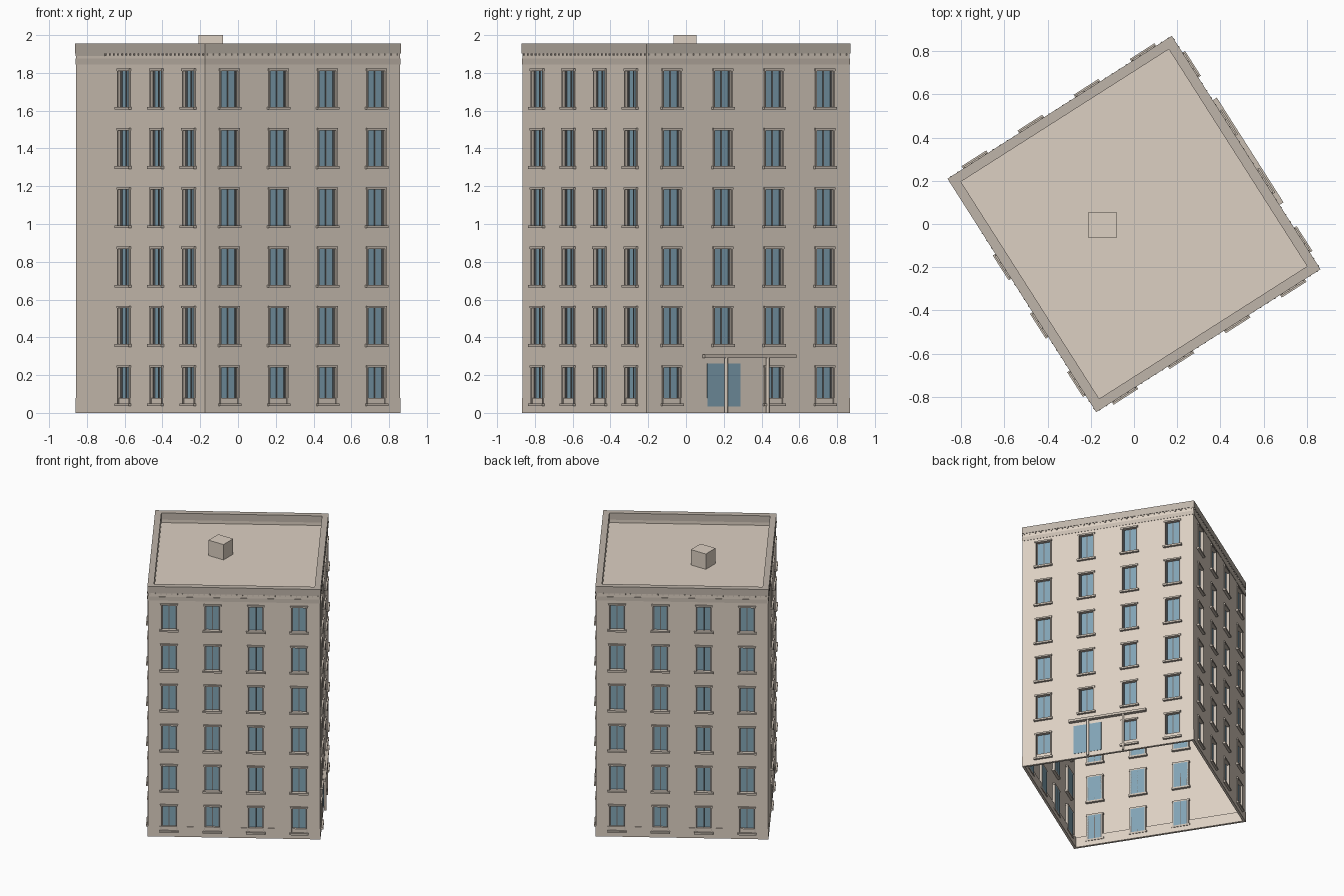
import bpy, bmesh
from math import radians
from mathutils import Matrix, Vector

if "Cube" in bpy.data.objects:
    bpy.data.objects.remove(bpy.data.objects["Cube"])

W, D, ANG = 1.23, 1.28, radians(32.5)
WALL = 0.004            # wall set-back from the cornice line
ROWS, STEP = 6, 0.314
ROT = Matrix.Rotation(ANG, 4, 'Z')


def material(name, rgb):
    m = bpy.data.materials.new(name)
    m.diffuse_color = (*rgb, 1)
    m.use_nodes = True
    m.node_tree.nodes["Principled BSDF"].inputs["Base Color"].default_value = m.diffuse_color
    return m


STONE = material("stone", (0.72, 0.63, 0.54))
TRIM = material("trim", (0.58, 0.51, 0.44))
CAP = material("cap", (0.52, 0.46, 0.40))
GLASS = material("glass", (0.22, 0.37, 0.46))
DARK = material("sash", (0.16, 0.16, 0.16))


def finish(bm, name, mat, rotate=True):
    if rotate:
        bm.transform(ROT)
    me = bpy.data.meshes.new(name)
    bm.to_mesh(me)
    bm.free()
    ob = bpy.data.objects.new(name, me)
    me.materials.append(mat)
    bpy.context.collection.objects.link(ob)
    return ob


def box(bm, fr, s, n, z):
    """Box in facade coordinates: s along, n outward, z up (each a lo/hi pair)."""
    size = [b - a for a, b in (s, n, z)]
    mid = [(a + b) / 2 for a, b in (s, n, z)]
    bmesh.ops.create_cube(bm, size=1, matrix=fr @ Matrix.Translation(mid) @ Matrix.Diagonal((*size, 1)))


def ring(name, z0, z1, outer, inner, mat):
    """Rectangular band around the building; offsets measured inwards."""
    bm = bmesh.new()
    loops = []
    for off, z in ((outer, z0), (outer, z1), (inner, z1), (inner, z0)):
        a, b = W / 2 - off, D / 2 - off
        loops.append([bm.verts.new((x, y, z)) for x, y in ((-a, -b), (a, -b), (a, b), (-a, b))])
    for i in range(4):
        p, q = loops[i], loops[(i + 1) % 4]
        for k in range(4):
            j = (k + 1) % 4
            bm.faces.new((p[k], p[j], q[j], q[k]))
    return finish(bm, name, mat)


def facade(turn, width, dist):
    """Frame whose x runs along the wall and y points outwards."""
    r = Matrix.Rotation(radians(turn), 4, 'Z')
    fr = r @ Matrix.Translation((0, -(dist - WALL), 0)) @ Matrix.Diagonal((1, -1, 1, 1))
    bays = [width * (k - 1.5) / 4 for k in range(4)]
    return fr, width, bays


front = facade(0, W, D / 2)
right = facade(90, D, W / 2)
back = facade(180, W, D / 2)
left = facade(270, D, W / 2)
left[2].pop(0)          # the rear bay of the left wall is blank
HW = 0.052              # half window opening

walls, trims, panes, sashes, dentils = (bmesh.new() for _ in range(5))
for face in (front, right, back, left):
    fr, width, bays = face
    # wall panel with window openings left out
    e = width / 2 - WALL
    xs = [-e] + [b + d for b in bays for d in (-HW, HW)] + [e]
    zs = [0] + [z + STEP * k for k in range(ROWS) for z in (0.05, 0.24)] + [1.91]
    for i in range(len(xs) - 1):
        for j in range(len(zs) - 1):
            is_door = face is right and i == 3 and j == 1
            if i % 2 and j % 2 and not is_door:
                continue
            q = [(xs[i], zs[j]), (xs[i + 1], zs[j]), (xs[i + 1], zs[j + 1]), (xs[i], zs[j + 1])]
            walls.faces.new([walls.verts.new(fr @ Vector((x, 0, z))) for x, z in q])
    # windows: surround, lintel, sill, sash bars and glass
    for b in bays:
        for k in range(ROWS):
            if face is right and k == 0 and b == bays[1]:
                continue
            z0, z1 = 0.05 + STEP * k, 0.24 + STEP * k
            for sgn in (-1, 1):
                s = sorted((b + sgn * HW, b + sgn * (HW + 0.008)))
                box(trims, fr, s, (-0.02, 0.008), (z0, z1))
                s = sorted((b + sgn * (HW - 0.008), b + sgn * HW))
                box(sashes, fr, s, (-0.02, -0.008), (z0, z1))
            box(trims, fr, (b - 0.063, b + 0.063), (-0.02, 0.011), (z1, z1 + 0.012))
            box(trims, fr, (b - 0.068, b + 0.068), (-0.02, 0.018), (z0 - 0.014, z0))
            box(sashes, fr, (b - 0.003, b + 0.003), (-0.02, -0.01), (z0, z1))
            box(panes, fr, (b - HW, b + HW), (-0.02, -0.015), (z0, z1))
    # small cornice blocks
    for k in range(32):
        s = width * ((k + 0.5) / 32 - 0.5)
        if face is left and s < -0.35:
            continue
        box(dentils, fr, (s - 0.004, s + 0.004), (0, 0.006), (1.892, 1.903))
bmesh.ops.remove_doubles(walls, verts=walls.verts, dist=1e-4)
for bm, name, mat in ((walls, "walls", STONE), (trims, "window_surrounds", TRIM), (panes, "window_glass", GLASS),
                      (sashes, "window_sashes", DARK), (dentils, "cornice_blocks", TRIM)):
    bmesh.ops.recalc_face_normals(bm, faces=bm.faces)
    finish(bm, name, mat)

# plinth, frieze and parapet
ring("plinth", 0, 0.08, 0.002, 0.02, STONE)
ring("frieze", 1.845, 1.875, 0.002, 0.02, TRIM)
ring("parapet", 1.903, 1.955, 0.0, 0.045, CAP)
ring("parapet_lining", 1.87, 1.91, 0.006, 0.045, STONE)

# lower cap over the blank bay
bm = bmesh.new()
box(bm, left[0], (-0.636, -0.351), (-0.02, 0.004), (1.89, 1.91))
finish(bm, "blank_bay_cap", CAP)

# roof deck and the box on it
bm = bmesh.new()
bmesh.ops.create_grid(bm, x_segments=1, y_segments=1, size=0.5,
                      matrix=Matrix.Translation((0, 0, 1.88)) @ Matrix.Diagonal((W - 0.08, D - 0.08, 1, 1)))
finish(bm, "roof_deck", STONE)
bm = bmesh.new()
box(bm, Matrix.Identity(4), (-0.21, -0.08), (-0.065, 0.055), (1.88, 2.0))
finish(bm, "roof_box", STONE, rotate=False)

# entrance: door, canopy and posts on the right wall
fr = right[0]
bm = bmesh.new()
box(bm, fr, (-0.257, -0.05), (-0.005, 0.004), (0.035, 0.262))
finish(bm, "entrance_door", GLASS)
bm = bmesh.new()
box(bm, fr, (-0.287, 0.287), (-0.005, 0.026), (0.29, 0.308))
finish(bm, "canopy", TRIM)
bm = bmesh.new()
for s in (-0.146, 0.115):
    bmesh.ops.create_cone(bm, cap_ends=True, segments=12, radius1=0.009, radius2=0.009, depth=0.29,
                          matrix=fr @ Matrix.Translation((s, 0.013, 0.145)))
finish(bm, "canopy_posts", STONE)

# consistent outward normals on the remaining parts
for ob in bpy.context.collection.objects:
    if ob.name not in ("walls", "roof_deck"):
        bm = bmesh.new()
        bm.from_mesh(ob.data)
        bmesh.ops.recalc_face_normals(bm, faces=bm.faces)
        bm.to_mesh(ob.data)
        bm.free()
